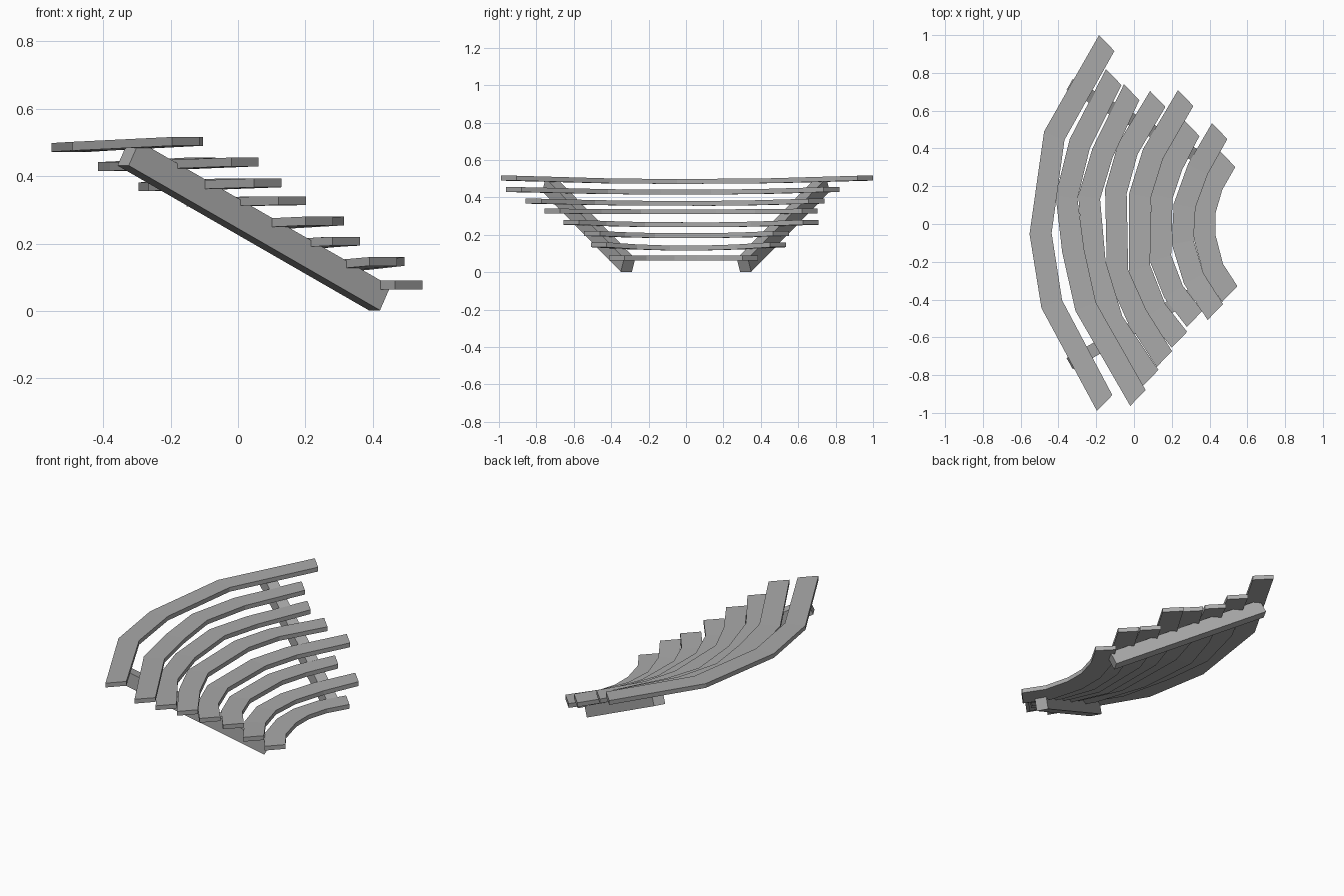
import bpy, math
from mathutils import Vector

if "Cube" in bpy.data.objects:
    bpy.data.objects.remove(bpy.data.objects["Cube"])

grey = bpy.data.materials.new("plain grey")
grey.diffuse_color = (0.4, 0.4, 0.4, 1)
grey.use_nodes = True
grey.node_tree.nodes["Principled BSDF"].inputs["Base Color"].default_value = grey.diffuse_color


def make(name, verts, faces):
    me = bpy.data.meshes.new(name)
    me.from_pydata(verts, [], faces)
    me.materials.append(grey)
    ob = bpy.data.objects.new(name, me)
    bpy.context.collection.objects.link(ob)


def sweep(name, rings):
    """Join four-cornered rings into a closed bar."""
    verts = [v for r in rings for v in r]
    n = len(rings)
    faces = [(3, 2, 1, 0), tuple(range(4 * n - 4, 4 * n))]
    for i in range(n - 1):
        for j in range(4):
            k = (j + 1) % 4
            faces.append((4 * i + j, 4 * i + k, 4 * i + 4 + k, 4 * i + 4 + j))
    make(name, verts, faces)


# Curved treads: end height, sag at the middle, outer (convex) edge points
treads = [
    (.09, .0, [(.455, .386), (.365, .238), (.317, .08), (.317, -.08), (.37, -.27), (.466, -.413)]),
    (.16, .018, [(.413, .534), (.286, .317), (.21, .106), (.2, -.106), (.265, -.317), (.39, -.508)]),
    (.22, .012, [(.265, .55), (.153, .344), (.09, .16), (.085, -.2), (.16, -.39), (.28, -.545)]),
    (.28, .014, [(.233, .709), (.048, .397), (-.026, .16), (-.026, -.254), (.069, -.49), (.2, -.655)]),
    (.34, .004, [(.085, .704), (-.085, .423), (-.153, .185), (-.143, -.275), (-.037, -.513), (.12, -.757)]),
    (.393, .012, [(-.053, .74), (-.22, .4), (-.295, .15), (-.265, -.22), (-.164, -.545), (.048, -.857)]),
    (.455, .014, [(-.148, .82), (-.34, .45), (-.415, .15), (-.38, -.15), (-.31, -.46), (-.02, -.963)]),
    (.516, .018, [(-.185, 1.0), (-.476, .49), (-.553, -.053), (-.49, -.445), (-.196, -.99)]),
]
W, T = .117, .026
for i, (z, sag, pts) in enumerate(treads):
    rings = []
    for x, y in pts:
        t = y / abs(pts[0][1] if y > 0 else pts[-1][1])
        a = math.radians(46) * t
        xi, yi = x + W * math.cos(a), y - W * math.sin(a)
        zt = z - sag * (1 - t * t)
        rings.append([(x, y, zt), (xi, yi, zt), (xi, yi, zt - T), (x, y, zt - T)])
    sweep(f"tread_{i + 1}", rings)

# Sloping stringers that spread apart towards the top
for name, s in (("front_stringer", -1), ("back_stringer", 1)):
    lo, hi = Vector((.42, .31 * s, .038)), Vector((-.325, .73 * s, .467))
    d = (hi - lo).normalized()
    side = d.cross(Vector((0, 0, 1))).normalized() * .034
    up = side.cross(d).normalized() * .04
    sweep(name, [[p + side + up, p - side + up, p - side - up, p + side - up] for p in (lo, hi)])

# Consistent outward normals
import bmesh
for ob in bpy.data.objects:
    bm = bmesh.new()
    bm.from_mesh(ob.data)
    bmesh.ops.recalc_face_normals(bm, faces=bm.faces)
    bm.to_mesh(ob.data)
    bm.free()
